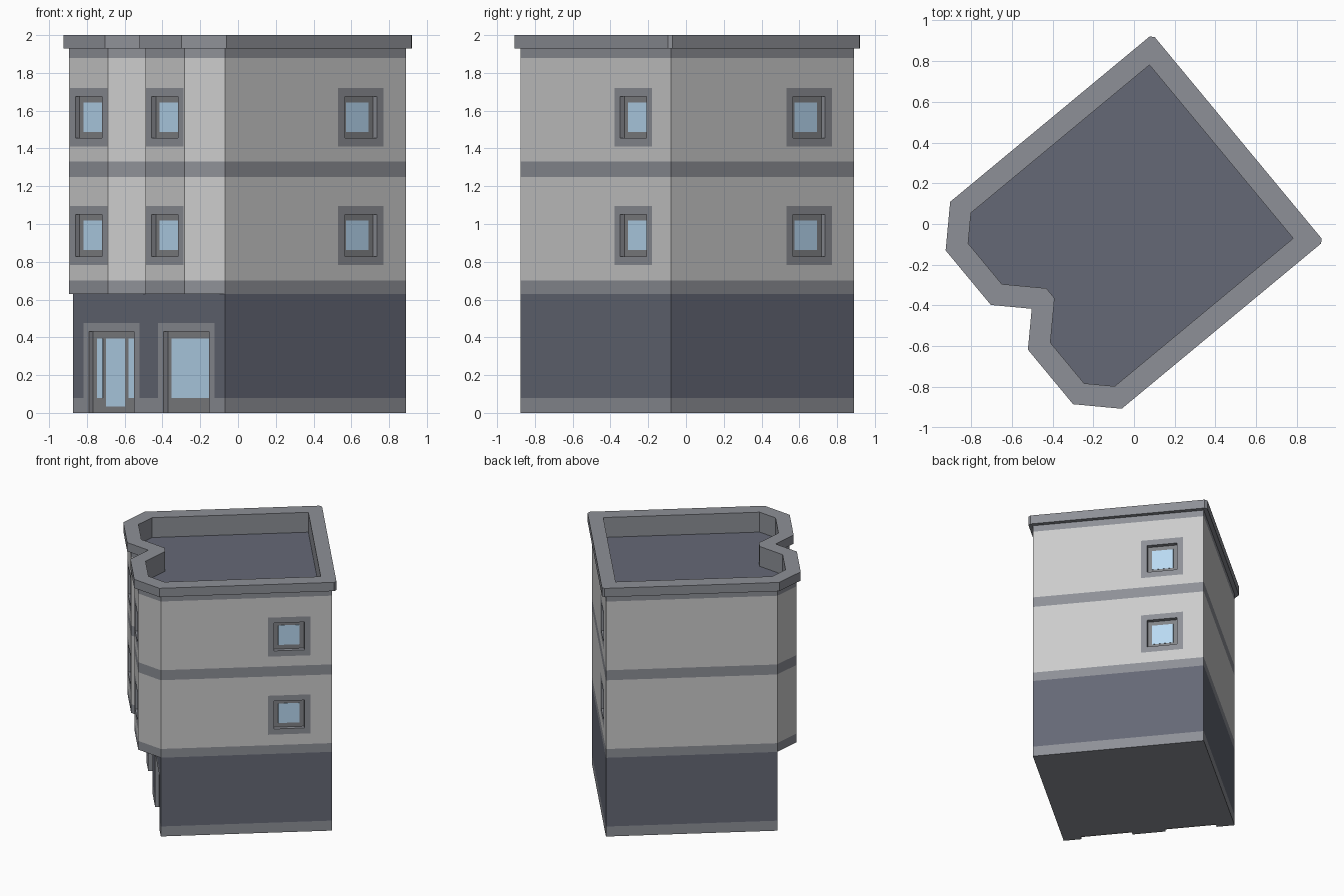
import bpy, bmesh, math
from mathutils import Matrix, Vector

if "Cube" in bpy.data.objects:
    bpy.data.objects.remove(bpy.data.objects["Cube"])

TURN = Matrix.Rotation(math.radians(39.65), 4, 'Z')


def material(name, r, g, b):
    m = bpy.data.materials.new(name)
    m.diffuse_color = (r, g, b, 1)
    m.use_nodes = True
    m.node_tree.nodes["Principled BSDF"].inputs["Base Color"].default_value = m.diffuse_color
    return m


WALL = material("wall_grey", .57, .57, .57)
BAND = material("band_grey", .27, .28, .31)
FRAME = material("frame_grey", .22, .225, .24)
DARK = material("dark_slate", .13, .14, .18)
GLASS = material("pale_glass", .48, .69, .88)


def finish(name, bm, mat, M):
    bmesh.ops.remove_doubles(bm, verts=bm.verts, dist=1e-5)
    bmesh.ops.recalc_face_normals(bm, faces=bm.faces)
    bm.transform(TURN @ M)
    me = bpy.data.meshes.new(name)
    bm.to_mesh(me)
    bm.free()
    if mat:
        me.materials.append(mat)
    ob = bpy.data.objects.new(name, me)
    bpy.context.collection.objects.link(ob)
    return ob


def add_prism(bm, pts, lo, hi):
    a = [bm.verts.new((x, y, lo)) for x, y in pts]
    b = [bm.verts.new((x, y, hi)) for x, y in pts]
    bm.faces.new(a[::-1])
    bm.faces.new(b)
    for i in range(len(pts)):
        j = (i + 1) % len(pts)
        bm.faces.new((a[i], a[j], b[j], b[i]))


def prism(name, pts, lo, hi, mat, M=Matrix()):
    bm = bmesh.new()
    add_prism(bm, pts, lo, hi)
    return finish(name, bm, mat, M)


def ring(name, outer, inner, lo, hi, mat, M=Matrix()):
    bm = bmesh.new()
    loops = [[bm.verts.new((x, y, z)) for x, y in p]
             for p, z in ((outer, lo), (outer, hi), (inner, hi), (inner, lo))]
    for k in range(4):
        p, q = loops[k], loops[(k + 1) % 4]
        for i in range(len(outer)):
            j = (i + 1) % len(outer)
            bm.faces.new((p[i], p[j], q[j], q[i]))
    bmesh.ops.remove_doubles(bm, verts=bm.verts, dist=1e-5)
    return finish(name, bm, mat, M)


def rect(x0, x1, y0, y1):
    return [(x0, y0), (x1, y0), (x1, y1), (x0, y1)]


def offset(pts, d):
    """Offset an outline; right-angle corners are bevelled where they open up."""
    out, n = [], len(pts)
    for i in range(n):
        p0, p, p2 = (Vector(pts[k % n]) for k in (i - 1, i, i + 1))
        e1, e2 = (p - p0).normalized(), (p2 - p).normalized()
        n1, n2 = Vector((e1.y, -e1.x)), Vector((e2.y, -e2.x))
        turn = e1.x * e2.y - e1.y * e2.x
        miter = p + d * (n1 + n2) / (1 + n1.dot(n2))
        if abs(turn) < .9:
            out.append(miter)
        elif turn * d > 0:
            m = (n1 + n2).normalized()
            out += [p + d * (k + m) / (1 + k.dot(m)) for k in (n1, n2)]
        else:
            out += [miter, miter.copy()]
    return [tuple(v) for v in out]


# Outlines: square ground floor, upper floors with two bays on the facade
BASE = rect(-.613, .634, -.63, .63)
UPPER = [(.634, -.63), (.634, .63), (-.613, .63), (-.765, .478), (-.765, .155),
         (-.61, 0), (-.765, -.155), (-.765, -.478), (-.613, -.63)]
ROOF = 1.84

# Storeys and bands
plinth = prism("plinth", BASE, 0, .08, BAND)
ground = prism("ground_floor", BASE, .08, .63, DARK)
prism("bay_base_band", UPPER, .63, .70, BAND)
first = prism("first_floor", UPPER, .70, 1.25, WALL)
prism("middle_band", UPPER, 1.25, 1.33, BAND)
second = prism("second_floor", UPPER, 1.33, ROOF, WALL)

# Parapet, cornice and roof deck
edge, inset, inner = offset(UPPER, 0), offset(UPPER, -.06), offset(UPPER, -.077)
ring("parapet_wall", edge, inset, ROOF, 1.88, WALL)
ring("parapet_band", edge, inset, 1.88, 1.93, BAND)
ring("cornice", offset(UPPER, .03), inset, 1.93, 2, BAND)
ring("parapet_lining", inset, inner, ROOF, 2, BAND)
prism("roof_deck", [(x * .96, y * .96) for x, y in UPPER], ROOF - .02, ROOF + .001, DARK)

cut = bmesh.new()
DEPTH, BACK = -.03, -.05


def on_wall(x, y, angle):
    """Frame on a wall: x along the wall, y up, z outward."""
    return (Matrix.Translation((x, y, 0)) @ Matrix.Rotation(math.radians(angle), 4, 'Z')
            @ Matrix.Rotation(math.radians(90), 4, 'Y') @ Matrix.Rotation(math.radians(90), 4, 'Z'))


def pocket(M, r):
    t = bmesh.new()
    add_prism(t, r, BACK, .04)
    t.transform(TURN @ M)
    me = bpy.data.meshes.new("tmp")
    t.to_mesh(me)
    t.free()
    cut.from_mesh(me)
    bpy.data.meshes.remove(me)


def window(name, M, z):
    outer = rect(-.156, .156, z - .156, z + .156)
    hole = rect(-.11, .11, z - .111, z + .111)
    pocket(M, outer)
    ring(name + "_trim", outer, hole, BACK, 0, BAND, M)
    prism(name + "_frame", hole, BACK, DEPTH, FRAME, M)
    prism(name + "_glass", rect(-.078, .078, z - .078, z + .078), BACK, DEPTH + .002, GLASS, M)


def door(name, M, panes):
    pocket(M, rect(-.234, .234, -.05, .475))
    prism(name + "_trim", [(-.234, 0), (-.188, 0), (-.188, .43), (.188, .43),
                           (.188, 0), (.234, 0), (.234, .475), (-.234, .475)], BACK, 0, BAND, M)
    prism(name + "_frame", rect(-.188, .188, 0, .43), BACK, DEPTH, FRAME, M)
    for x0, x1, z0 in panes:
        prism(name + "_glass", rect(x0, x1, z0, .395), BACK, DEPTH + .002, GLASS, M)


# Windows on both bays, one side wall and the rear wall
for z, floor in ((.94, "first"), (1.565, "second")):
    window(floor + "_left_bay_window", on_wall(-.765, .3165, 180), z)
    window(floor + "_right_bay_window", on_wall(-.765, -.3165, 180), z)
    window(floor + "_side_window", on_wall(.322, -.63, -90), z)
    window(floor + "_rear_window", on_wall(.634, .322, 0), z)

# Entrance with side lights, and shop window
door("entrance", on_wall(-.613, .31, 180),
     [(-.155, -.108, .08), (-.078, .078, .035), (.108, .155, .08)])
door("shop_window", on_wall(-.613, -.31, 180), [(-.155, .155, .08)])

# Cut the pockets that hold the windows and doors
bmesh.ops.recalc_face_normals(cut, faces=cut.faces)
me = bpy.data.meshes.new("opening_cutter")
cut.to_mesh(me)
cut.free()
cutter = bpy.data.objects.new("opening_cutter", me)
bpy.context.collection.objects.link(cutter)
cutter.hide_render = True
walls = (plinth, ground, first, second)
for ob in walls:
    mod = ob.modifiers.new("openings", 'BOOLEAN')
    mod.operation, mod.solver, mod.object = 'DIFFERENCE', 'EXACT', cutter
dg = bpy.context.evaluated_depsgraph_get()
for ob, mesh in [(o, bpy.data.meshes.new_from_object(o.evaluated_get(dg))) for o in walls]:
    ob.modifiers.clear()
    ob.data = mesh
bpy.data.objects.remove(cutter)
